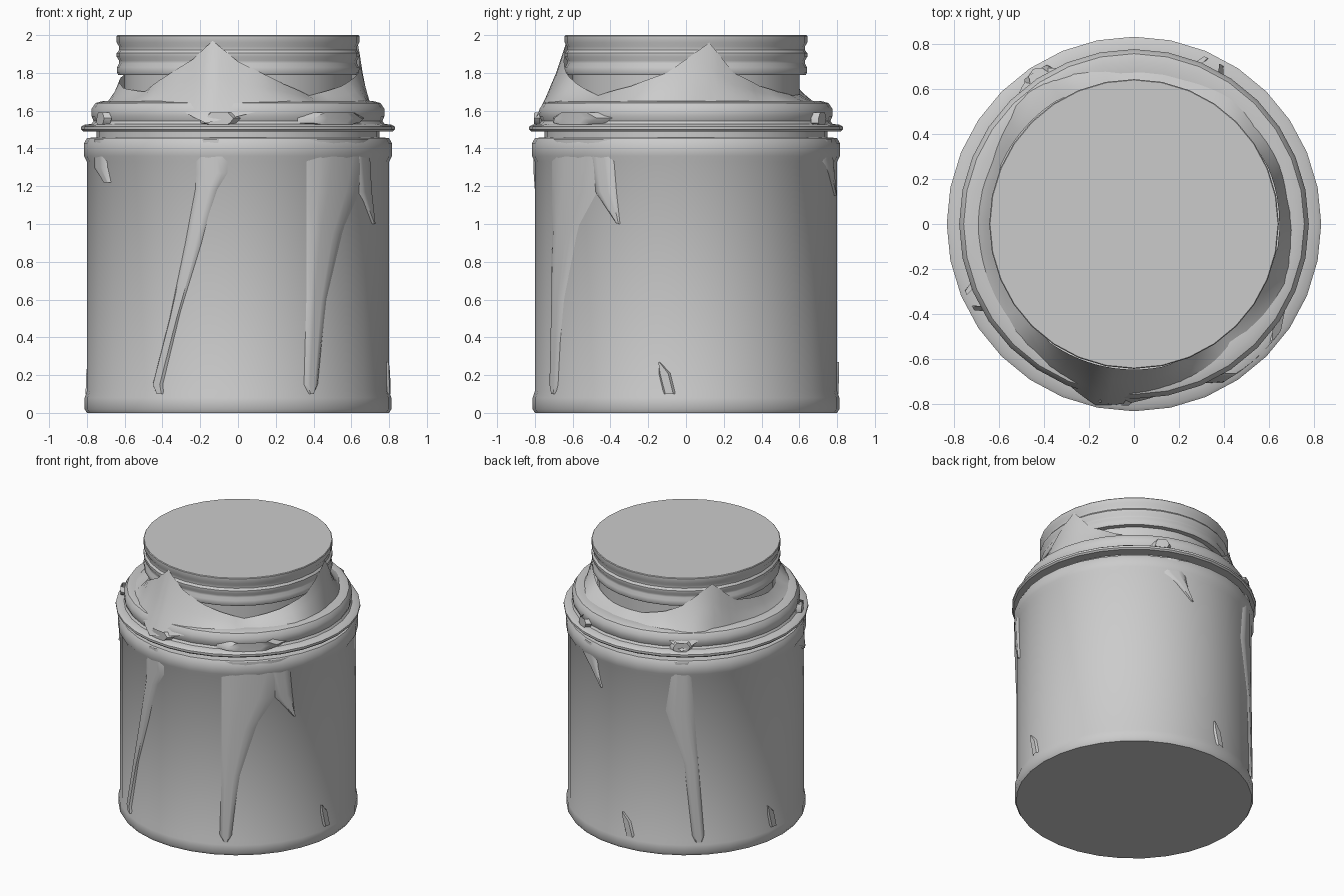
import bpy, bmesh
from math import sin, cos, radians, pi

if "Cube" in bpy.data.objects:
    bpy.data.objects.remove(bpy.data.objects["Cube"])

SIDES = 32


def finish(name, bm, angle=35):
    bmesh.ops.recalc_face_normals(bm, faces=bm.faces)
    mesh = bpy.data.meshes.new(name)
    bm.to_mesh(mesh)
    bm.free()
    ob = bpy.data.objects.new(name, mesh)
    bpy.context.collection.objects.link(ob)
    bpy.ops.object.select_all(action='DESELECT')
    ob.select_set(True)
    bpy.context.view_layer.objects.active = ob
    bpy.ops.object.shade_smooth_by_angle(angle=radians(angle))
    return ob


def polar(r, a, z):
    return (r * cos(radians(a)), r * sin(radians(a)), z)


def lathe(name, profile):
    """Closed solid of revolution from (radius, z) points, bottom to top."""
    bm = bmesh.new()
    rings = [[bm.verts.new(polar(r, 360 * i / SIDES, z)) for i in range(SIDES)]
             for r, z in profile]
    for lo, hi in zip(rings, rings[1:]):
        for i in range(SIDES):
            j = (i + 1) % SIDES
            bm.faces.new((lo[i], lo[j], hi[j], hi[i]))
    bm.faces.new(rings[0][::-1])
    bm.faces.new(rings[-1])
    return finish(name, bm)


def drip(name, rows, edge=0.797, bulge=0.014, cols=7):
    """Bulging run hugging the can; rows are (z, left angle, right angle)."""
    bm = bmesh.new()
    grid = []
    for z, a, b in rows:
        line = []
        for i in range(cols):
            t = i / (cols - 1)
            r = edge + bulge * min(1, 2.5 * sin(pi * t))
            line.append(bm.verts.new(polar(r, a + (b - a) * t, z)))
        grid.append(line)
    for up, lo in zip(grid, grid[1:]):
        for i in range(cols - 1):
            bm.faces.new((up[i], lo[i], lo[i + 1], up[i + 1]))
    return finish(name, bm, 50)


# Can body with rolled beads at the bottom and top
lathe("can_body", [
    (0.80, 0), (0.812, 0.02), (0.812, 0.08), (0.80, 0.115), (0.80, 1.33),
    (0.816, 1.36), (0.816, 1.425), (0.80, 1.455), (0.74, 1.46)])

# Lid: recessed seat, thin flange and rounded shoulder
lathe("lid_shoulder", [
    (0.75, 1.44), (0.75, 1.49), (0.82, 1.49), (0.83, 1.50), (0.83, 1.515),
    (0.815, 1.525), (0.775, 1.53), (0.765, 1.545), (0.775, 1.57),
    (0.775, 1.61), (0.755, 1.64), (0.72, 1.65), (0.66, 1.645), (0.60, 1.64)])

# Neck and grooved cap
lathe("neck", [(0.60, 1.60), (0.60, 1.80)])
lathe("cap", [
    (0.635, 1.79), (0.64, 1.80), (0.64, 1.83), (0.63, 1.85), (0.63, 1.865),
    (0.642, 1.885), (0.642, 1.905), (0.63, 1.92), (0.63, 1.94),
    (0.642, 1.96), (0.642, 1.995), (0.638, 2.0)])

# Spilled skirt draped from cap to shoulder: angle, top z, bottom radius
keys = [(-102, 1.97, 0.82), (-90, 1.86, 0.79), (-79, 1.80, 0.76),
        (-67, 1.74, 0.74), (-51, 1.68, 0.75), (-28, 1.73, 0.75),
        (-9, 1.80, 0.71), (11, 1.96, 0.69), (23, 1.80, 0.70),
        (39, 1.73, 0.70), (53, 1.70, 0.74), (70, 1.68, 0.72),
        (95, 1.69, 0.70), (112, 1.74, 0.74), (123, 1.80, 0.82),
        (141, 1.95, 0.72), (156, 1.80, 0.69), (190, 1.72, 0.71),
        (216, 1.70, 0.73), (235, 1.79, 0.73), (248, 1.87, 0.77),
        (258, 1.97, 0.82)]
bm = bmesh.new()
cols = []
for (a0, z0, r0), (a1, z1, r1) in zip(keys, keys[1:]):
    for k in range(3):
        t = k / 3
        a, zt, rb = a0 + (a1 - a0) * t, z0 + (z1 - z0) * t, r0 + (r1 - r0) * t
        zb = 1.63 - max(0, rb - 0.74) * 1.2
        rt = 0.60 + 0.045 * min(1, max(0, (zt - 1.68) / 0.11))
        cols.append([bm.verts.new(polar(rt + (rb - rt) * s, a,
                                        zt + (zb - zt) * s ** 0.85))
                     for s in (0, 0.33, 0.66, 1)])
for c, d in zip(cols, cols[1:] + cols[:1]):
    for i in range(3):
        bm.faces.new((c[i], c[i + 1], d[i + 1], d[i]))
finish("spill_skirt", bm, 50)

# Patches where the spill crosses the flange: centre angle, half width
for n, (a, w) in enumerate([(-97, 8), (-48, 18), (205, 5), (64, 5), (123, 6)]):
    drip(f"flange_patch_{n + 1}",
         [(1.59, a - w * 0.6, a + w * 0.6), (1.56, a - w, a + w),
          (1.535, a - w, a + w * 0.8), (1.52, a - w * 0.4, a + w * 0.4)],
         edge=0.772, bulge=0.033)

# Long runs down the can
drip("front_drip", [(1.45, -104, -97), (1.36, -106, -94), (1.27, -106, -94),
                    (1.18, -106.5, -98), (0.9, -110.5, -104), (0.5, -117, -113),
                    (0.15, -124.5, -120), (0.10, -122.5, -119.5)])
drip("right_drip", [(1.45, -63, -28), (1.36, -63, -30), (1.17, -63, -36),
                    (0.95, -63, -46), (0.6, -63, -54), (0.15, -64, -58),
                    (0.10, -62, -60)])
drip("right_drip_spur", [(1.40, -40, -29), (1.17, -37, -27.5), (1.0, -27, -26)])
drip("back_drip", [(1.45, 119, 127), (1.08, 115, 129), (0.68, 124, 131),
                   (0.15, 128, 134), (0.10, 129.5, 133)])
drip("back_right_drip", [(1.45, 66, 73), (1.34, 64, 76), (1.27, 71, 77),
                         (1.15, 79, 80)])
drip("left_drip", [(1.45, 199, 208), (1.30, 198, 210), (1.22, 208, 213)])

# Short splashes near the base
for n, a in enumerate([-7, 96, 172]):
    drip(f"base_splash_{n + 1}", [(0.27, a - 3.5, a - 3), (0.21, a - 3.5, a + 1),
                                  (0.10, a - 1.5, a + 3)])
